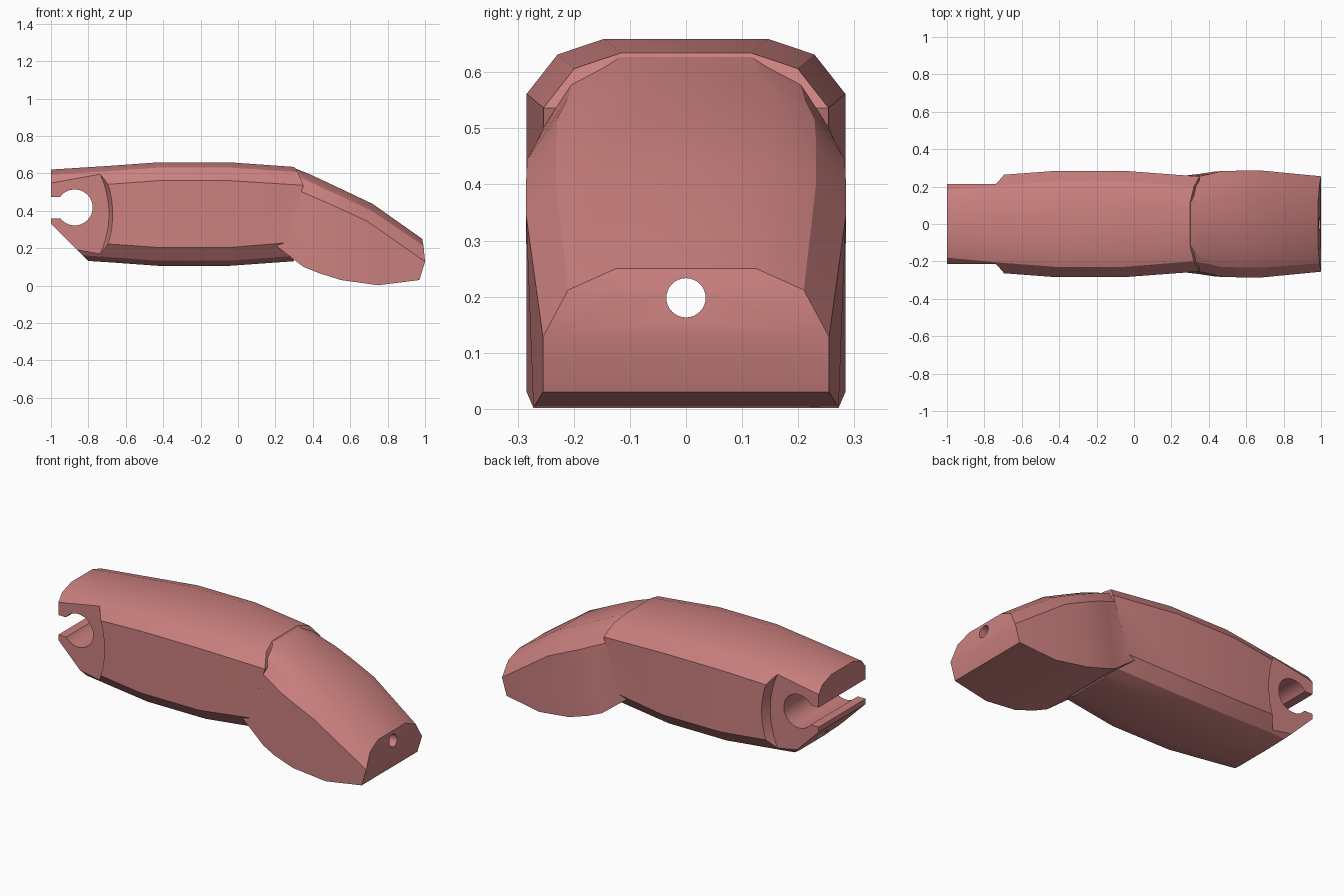
import bpy, bmesh, math
from mathutils import Matrix

if "Cube" in bpy.data.objects:
    bpy.data.objects.remove(bpy.data.objects["Cube"])

skin = bpy.data.materials.new("dusty_rose")
skin.diffuse_color = (0.6, 0.22, 0.215, 1)
skin.use_nodes = True
skin.node_tree.nodes["Principled BSDF"].inputs["Base Color"].default_value = skin.diffuse_color


def finish(name, bm):
    bmesh.ops.recalc_face_normals(bm, faces=bm.faces[:])
    me = bpy.data.meshes.new(name)
    bm.to_mesh(me)
    bm.free()
    me.materials.append(skin)
    ob = bpy.data.objects.new(name, me)
    bpy.context.collection.objects.link(ob)
    return ob


def loft(name, stations):
    """Skin mirrored half sections; each is a top-to-bottom list of (x, half width, z)."""
    bm = bmesh.new()
    rows = [[[bm.verts.new((x, s * y, z)) for x, y, z in st] for s in (1, -1)]
            for st in stations]
    n = len(stations[0])
    for a, b in zip(rows, rows[1:]):
        for side in (0, 1):
            for i in range(n - 1):
                bm.faces.new((a[side][i], a[side][i + 1], b[side][i + 1], b[side][i]))
        for i in (0, n - 1):
            bm.faces.new((a[0][i], a[1][i], b[1][i], b[0][i]))
    for r in (rows[0], rows[-1]):
        for i in range(n - 1):
            bm.faces.new((r[0][i], r[0][i + 1], r[1][i + 1], r[1][i]))
    return finish(name, bm)


def cone(name, loc, axis, r1, r2, depth, seg):
    bm = bmesh.new()
    rot = Matrix.Rotation(math.pi / 2, 4, axis)
    bmesh.ops.create_cone(bm, cap_ends=True, segments=seg, radius1=r1, radius2=r2,
                          depth=depth, matrix=Matrix.Translation(loc) @ rot)
    return finish(name, bm)


def prism(name, pts):
    """Extrude an (x, z) outline across the full width."""
    bm = bmesh.new()
    f = bm.faces.new([bm.verts.new((x, -0.5, z)) for x, z in pts])
    ext = bmesh.ops.extrude_face_region(bm, geom=[f])["geom"]
    bmesh.ops.translate(bm, vec=(0, 1, 0),
                        verts=[v for v in ext if isinstance(v, bmesh.types.BMVert)])
    return finish(name, bm)


def boolean(target, tool, op):
    m = target.modifiers.new(tool.name, 'BOOLEAN')
    m.operation, m.object, m.solver = op, tool, 'EXACT'
    bpy.context.view_layer.objects.active = target
    bpy.ops.object.modifier_apply(modifier=m.name)
    bpy.data.objects.remove(tool)


# Main segment: chamfered barrel section, symmetric about its mid height
MID = 0.3825


def section(x, w, h, slant=(0, 0, 0, 0, 0, 0)):
    upper = [(w - 0.138, h), (w - 0.055, h - 0.028), (w, h - 0.098)]
    half = upper + [(y, -z) for y, z in reversed(upper)]
    return [(x + d, y, MID + z) for (y, z), d in zip(half, slant)]


segment = loft("finger_segment", [
    section(-1.0, 0.235, 0.238),
    section(-0.7, 0.263, 0.257),
    section(-0.42, 0.284, 0.277),
    section(-0.05, 0.284, 0.277),
    section(0.3, 0.254, 0.252, (0, 0.02, 0.05, -0.05, -0.01, 0)),
])

# Bent segment: top edge, chamfer edge, side edge and bottom edge per station
bent = loft("bent_segment", [
    [(0.29, 0.115, 0.633), (0.30, 0.20, 0.592), (0.32, 0.25, 0.51), (0.20, 0.25, 0.215)],
    [(0.38, 0.127, 0.597), (0.39, 0.212, 0.552), (0.41, 0.268, 0.472), (0.35, 0.268, 0.10)],
    [(0.46, 0.145, 0.560), (0.46, 0.229, 0.518), (0.47, 0.283, 0.445), (0.43, 0.280, 0.068)],
    [(0.56, 0.147, 0.513), (0.56, 0.232, 0.473), (0.56, 0.285, 0.405), (0.55, 0.284, 0.03)],
    [(0.72, 0.147, 0.437), (0.71, 0.232, 0.402), (0.69, 0.285, 0.345), (0.75, 0.272, 0.002)],
    [(0.985, 0.125, 0.25), (0.992, 0.21, 0.212), (1.0, 0.255, 0.128), (0.97, 0.255, 0.03)],
])
boolean(segment, bent, 'UNION')

# Narrow hinge tongue with a rounded, sloped shoulder on both sides
for s in (1, -1):
    r_in, r_out = 0.51, 0.55
    r1, r2 = (r_out, r_in) if s > 0 else (r_in, r_out)
    # rotated about x, the first cap lies at +y
    shoulder = cone("shoulder_cutter", (-1.2, s * 0.265, MID), 'X', r1, r2, 0.1, 96)
    boolean(segment, shoulder, 'DIFFERENCE')

# Sloped underside of the hinge end
boolean(segment, prism("slope_cutter", [(-1.1, 0.43), (-0.6, -0.07), (-1.1, -0.07)]),
        'DIFFERENCE')

# Hinge pin hole with its snap-in slot
boolean(segment, cone("pin_cutter", (-0.873, 0, 0.418), 'X', 0.096, 0.096, 1, 48),
        'DIFFERENCE')
boolean(segment, prism("slot_cutter", [(-1.1, 0.36), (-0.873, 0.36), (-0.873, 0.474),
                                       (-1.1, 0.474)]), 'DIFFERENCE')

# Lengthwise cord channel
boolean(segment, cone("cord_cutter", (0, 0, 0.198), 'Y', 0.035, 0.035, 2.4, 32),
        'DIFFERENCE')

# One material, smooth shading with crisp edges
segment.data.materials.clear()
segment.data.materials.append(skin)
for p in segment.data.polygons:
    p.material_index = 0
bpy.ops.object.select_all(action='DESELECT')
segment.select_set(True)
bpy.context.view_layer.objects.active = segment
bpy.ops.object.shade_smooth_by_angle(angle=math.radians(25))
